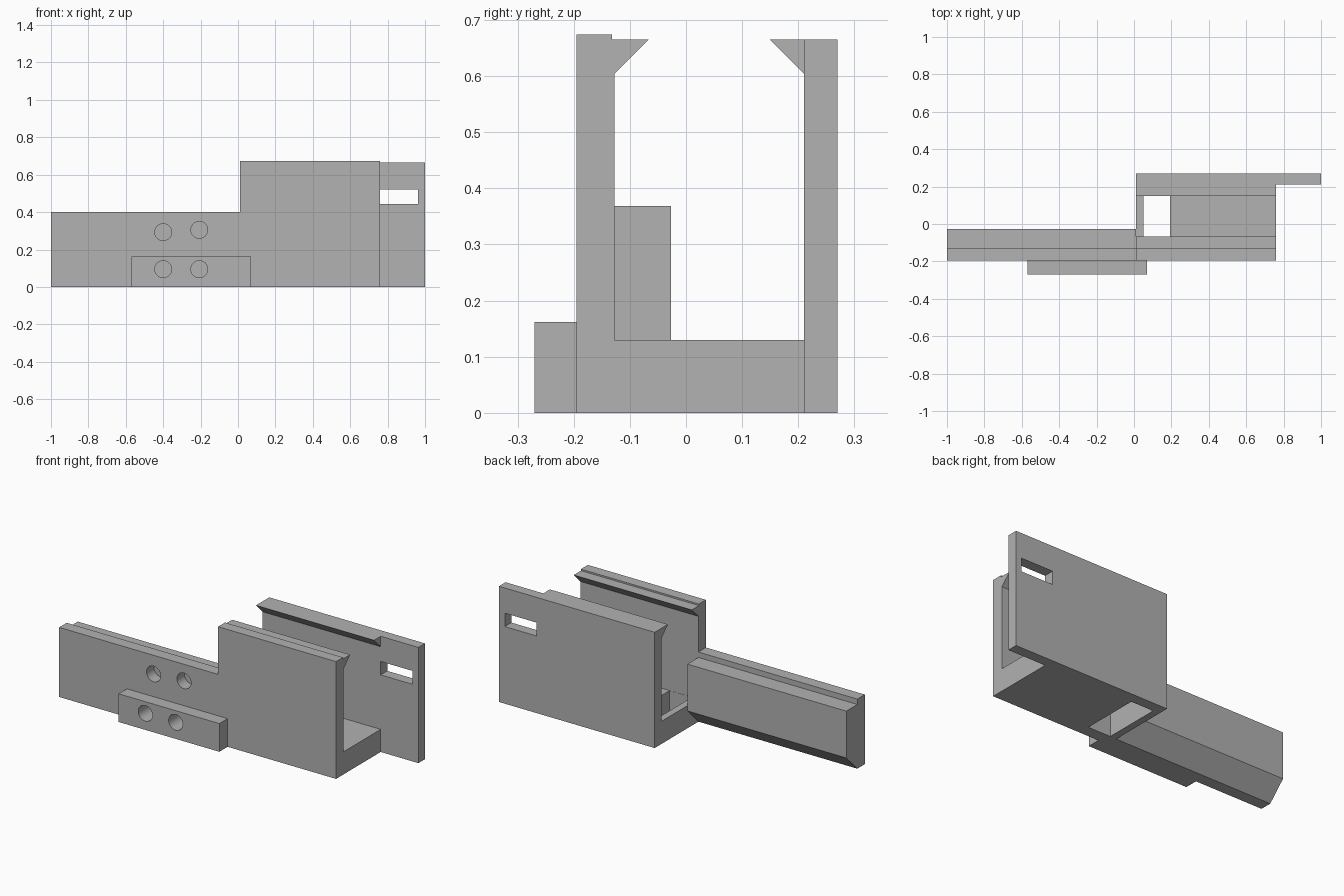
import bpy, bmesh
from mathutils import Matrix

cube = bpy.data.objects.get("Cube")
if cube:
    bpy.data.objects.remove(cube, do_unlink=True)

grey = bpy.data.materials.new("plain grey")
grey.use_nodes = True
colour = (0.445, 0.445, 0.445, 1)
grey.diffuse_color = colour
grey.node_tree.nodes["Principled BSDF"].inputs["Base Color"].default_value = colour


def add_object(name, bm):
    bmesh.ops.recalc_face_normals(bm, faces=bm.faces)
    mesh = bpy.data.meshes.new(name)
    bm.to_mesh(mesh)
    bm.free()
    mesh.materials.append(grey)
    obj = bpy.data.objects.new(name, mesh)
    bpy.context.collection.objects.link(obj)
    return obj


def extrude_x(name, x0, x1, profile):
    """Extrude a (y, z) profile from x0 to x1."""
    bm = bmesh.new()
    face = bm.faces.new([bm.verts.new((x0, y, z)) for y, z in profile])
    out = bmesh.ops.extrude_face_region(bm, geom=[face], use_keep_orig=True)
    moved = [v for v in out["geom"] if isinstance(v, bmesh.types.BMVert)]
    bmesh.ops.translate(bm, verts=moved, vec=(x1 - x0, 0, 0))
    return add_object(name, bm)


def box(name, x, y, z):
    return extrude_x(name, x[0], x[1], [(y[0], z[0]), (y[1], z[0]), (y[1], z[1]), (y[0], z[1])])


def bore(name, x, z, y0, y1):
    bm = bmesh.new()
    place = Matrix.Translation((x, (y0 + y1) / 2, z)) @ Matrix.Rotation(1.5707963, 4, "X")
    bmesh.ops.create_cone(bm, cap_ends=True, segments=32, radius1=0.045, radius2=0.045,
                          depth=y1 - y0, matrix=place)
    return add_object(name, bm)


def cut(obj, cutters):
    bpy.ops.object.select_all(action="DESELECT")
    bpy.context.view_layer.objects.active = obj
    obj.select_set(True)
    for cutter in cutters:
        mod = obj.modifiers.new("cut", "BOOLEAN")
        mod.operation = "DIFFERENCE"
        mod.solver = "EXACT"
        mod.object = cutter
        bpy.ops.object.modifier_apply(modifier=mod.name)
    bpy.ops.object.shade_smooth_by_angle()


# Channel: floor, front wall and its inward lip
FRONT, INNER, BACK = -0.195, -0.127, 0.21
channel = extrude_x("channel", 0.01, 0.76, [
    (FRONT, 0), (BACK, 0), (BACK, 0.13), (INNER, 0.13), (INNER, 0.605),
    (-0.067, 0.665), (-0.132, 0.665), (-0.132, 0.674), (FRONT, 0.674)])

# Back wall with its lip
back_wall = box("back_wall", (0.01, 1.0), (BACK, 0.27), (0, 0.665))
extrude_x("back_lip", 0.01, 0.76, [(BACK, 0.605), (BACK, 0.665), (0.15, 0.665)])

# Side arm: plate with a thicker rear bar, bevelled underneath
arm = extrude_x("side_arm", -1.0, 0.01, [
    (FRONT, 0), (INNER, 0), (-0.027, 0.1), (-0.027, 0.369),
    (INNER, 0.369), (INNER, 0.4), (FRONT, 0.4)])

# Front mounting block
block = box("mounting_block", (-0.57, 0.07), (-0.27, FRONT), (0, 0.162))

# Openings and blind screw holes
floor_cutter = box("floor_cutter", (0.05, 0.193), (-0.126, 0.209), (-0.1, 0.2))
slot_cutter = box("slot_cutter", (0.76, 0.963), (0.1, 0.4), (0.443, 0.52))
low_holes = [bore("low_hole_cutter", x, 0.095, -0.35, INNER) for x in (-0.4, -0.207)]
high_holes = [bore("high_hole_cutter", x, z, -0.35, INNER) for x, z in ((-0.4, 0.293), (-0.207, 0.305))]

cut(channel, [floor_cutter])
cut(back_wall, [slot_cutter])
cut(block, low_holes)
cut(arm, low_holes + high_holes)

for cutter in [floor_cutter, slot_cutter] + low_holes + high_holes:
    bpy.data.objects.remove(cutter, do_unlink=True)
